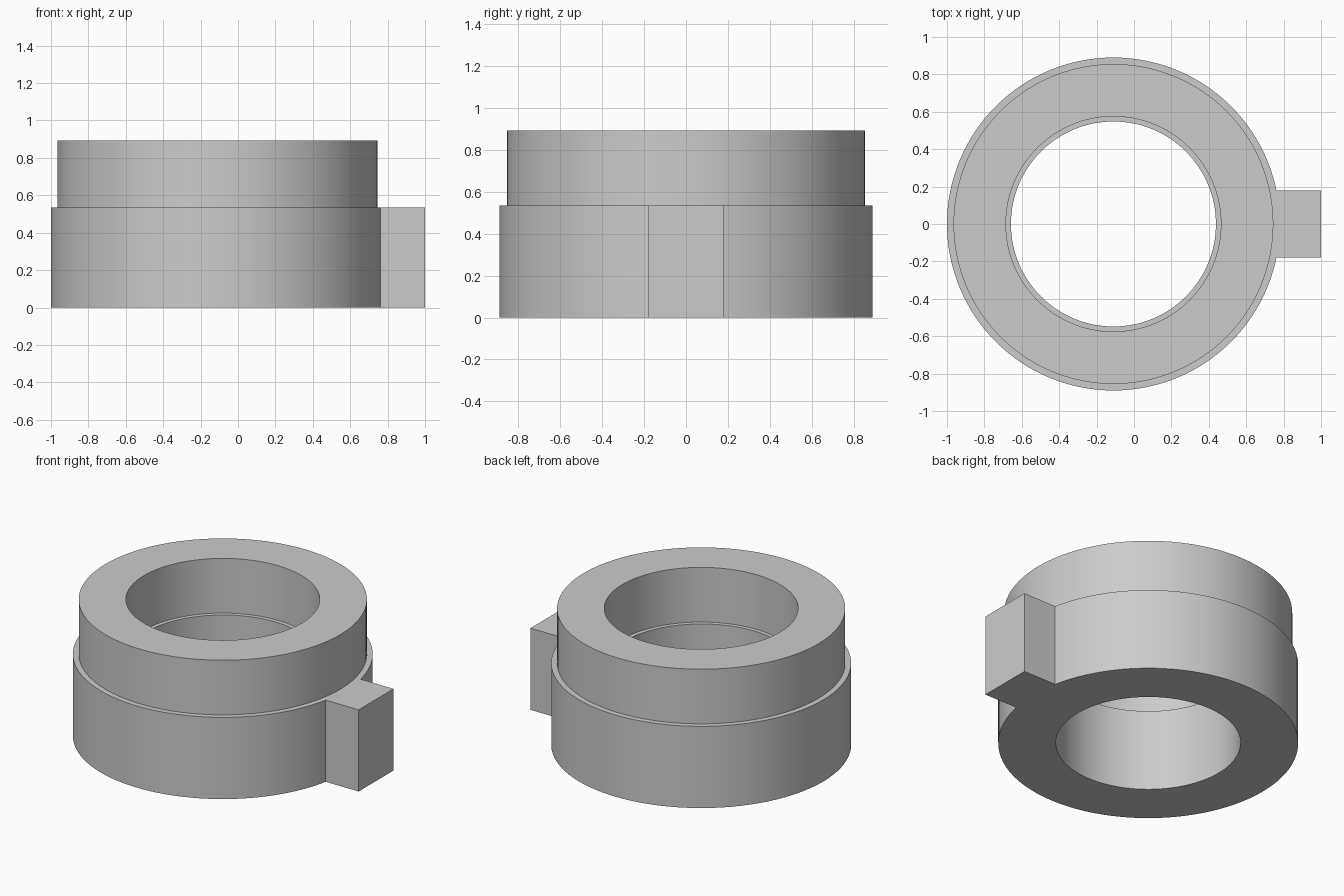
import bpy
import bmesh
import math

SEGMENTS = 128
CENTRE_X = -0.11
LEDGE_Z = 0.535
TOP_Z = 0.893

cube = bpy.data.objects.get("Cube")
if cube:
    bpy.data.objects.remove(cube, do_unlink=True)

grey = bpy.data.materials.new("light grey")
grey.use_nodes = True
grey.diffuse_color = (0.6, 0.6, 0.6, 1)
grey.node_tree.nodes["Principled BSDF"].inputs["Base Color"].default_value = grey.diffuse_color


def finish(bm, name):
    bmesh.ops.recalc_face_normals(bm, faces=bm.faces)
    mesh = bpy.data.meshes.new(name)
    bm.to_mesh(mesh)
    bm.free()
    mesh.materials.append(grey)
    obj = bpy.data.objects.new(name, mesh)
    bpy.context.collection.objects.link(obj)
    return obj


def lathe(name, profile):
    """Revolve a closed (radius, height) outline about the ring axis."""
    bm = bmesh.new()
    rings = []
    for i in range(SEGMENTS):
        a = math.tau * i / SEGMENTS
        rings.append([bm.verts.new((CENTRE_X + r * math.cos(a), r * math.sin(a), z))
                      for r, z in profile])
    for i, ring in enumerate(rings):
        after = rings[(i + 1) % SEGMENTS]
        for j in range(len(profile)):
            k = (j + 1) % len(profile)
            bm.faces.new((ring[j], after[j], after[k], ring[k]))
    return finish(bm, name)


def box(name, low, high):
    bm = bmesh.new()
    bmesh.ops.create_cube(bm, size=1)
    for v in bm.verts:
        v.co = [h if c > 0 else l for c, l, h in zip(v.co, low, high)]
    return finish(bm, name)


# Stepped collar: wide lower ring, narrower upper ring, bore with a small ledge
collar = lathe("stepped_collar", [
    (0.548, 0), (0.89, 0), (0.89, LEDGE_Z), (0.855, LEDGE_Z),
    (0.855, TOP_Z), (0.575, TOP_Z), (0.575, LEDGE_Z), (0.548, LEDGE_Z)])

# Side tab, fused into the lower ring
tab = box("side_tab", (0.62, -0.18, 0), (1, 0.18, LEDGE_Z))
tab.hide_render = True
union = collar.modifiers.new("fuse_tab", "BOOLEAN")
union.operation = "UNION"
union.solver = "EXACT"
union.object = tab

bpy.ops.object.select_all(action="DESELECT")
collar.select_set(True)
bpy.context.view_layer.objects.active = collar
bpy.ops.object.modifier_apply(modifier=union.name)
bpy.data.objects.remove(tab, do_unlink=True)
bpy.ops.object.shade_smooth_by_angle(angle=math.radians(30))
